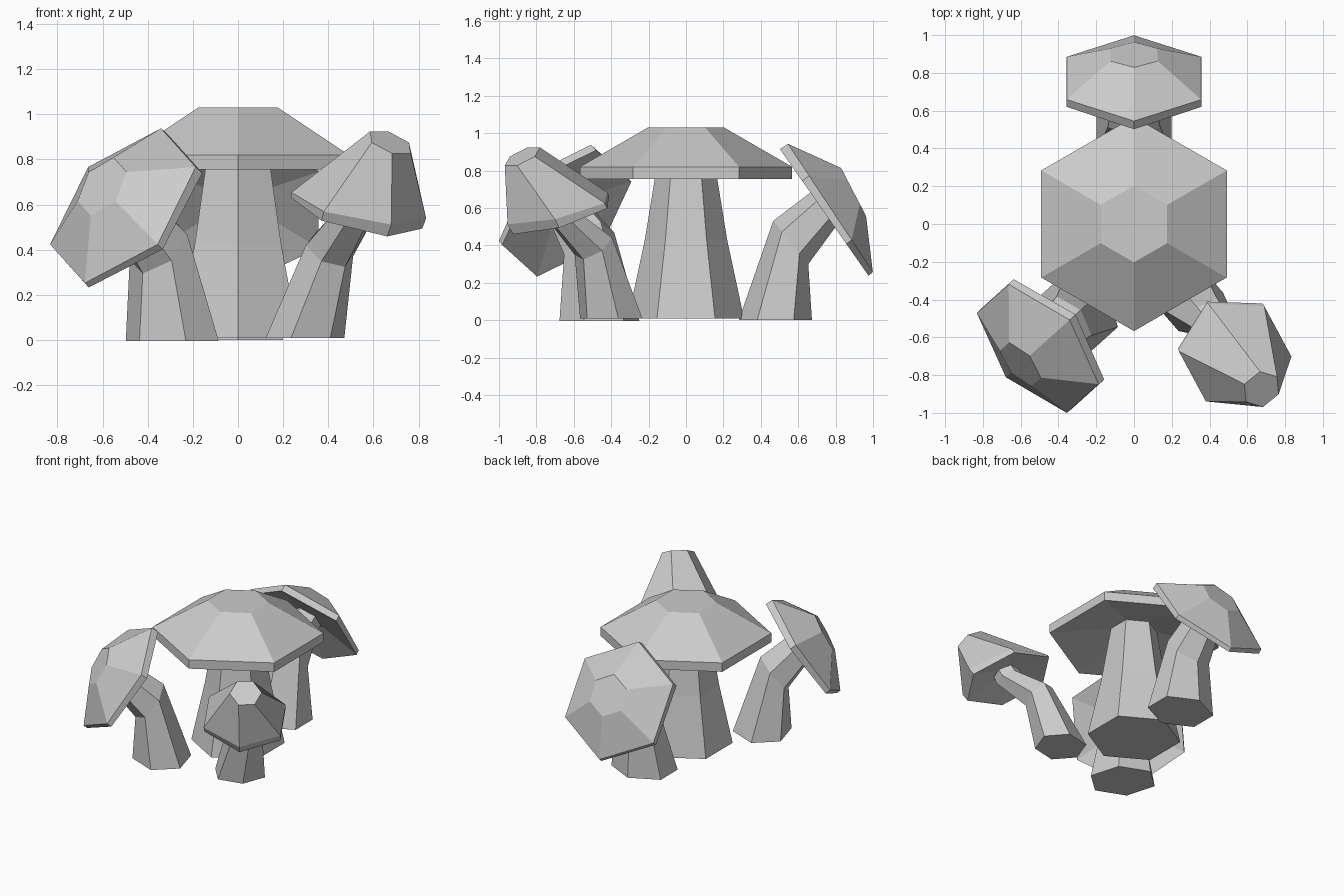
import bpy
import bmesh
from math import sin, cos, radians, pi
from mathutils import Vector

if "Cube" in bpy.data.objects:
    bpy.data.objects.remove(bpy.data.objects["Cube"])


def loft(name, rings, azimuth):
    """Six-sided lofted solid. Ring: x, y, z, radius, tilt, phase, squash along the lean."""
    az = radians(azimuth)
    side = Vector((-sin(az), cos(az), 0))
    bm = bmesh.new()
    loops = []
    for x, y, z, r, tilt, phase, squash in rings:
        t = radians(tilt)
        lean = Vector((cos(az) * cos(t), sin(az) * cos(t), -sin(t)))
        loop = []
        for i in range(6):
            a = radians(phase) + i * pi / 3
            loop.append(bm.verts.new(Vector((x, y, z)) + r * (cos(a) * squash * lean + sin(a) * side)))
        loops.append(loop)
    for lo, hi in zip(loops, loops[1:]):
        for i in range(6):
            j = (i + 1) % 6
            bm.faces.new((lo[i], lo[j], hi[j], hi[i]))
    bm.faces.new(loops[0][::-1])
    bm.faces.new(loops[-1])
    bmesh.ops.recalc_face_normals(bm, faces=bm.faces)
    mesh = bpy.data.meshes.new(name)
    bm.to_mesh(mesh)
    bm.free()
    obj = bpy.data.objects.new(name, mesh)
    bpy.context.collection.objects.link(obj)
    return obj


# Large upright mushroom in the middle; caps start with a recessed underside ring
loft("main_stem", [(0, 0, 0.01, 0.31, 0, 0, 1),
                   (0, 0, 0.43, 0.22, 0, 0, 1),
                   (0, 0, 0.83, 0.155, 0, 0, 1)], 90)
loft("main_cap", [(0, 0, 0.83, 0.17, 0, 0, 1),
                  (0, 0, 0.755, 0.567, 0, 0, 1),
                  (0, 0, 0.82, 0.567, 0, 0, 1),
                  (0, 0, 1.03, 0.203, 0, 0, 1)], 90)

# Back mushroom, bending outward
back_stem = loft("back_stem", [(0, 0.478, 0.0, 0.23, 0, 0, 0.85),
                               (0, 0.56, 0.415, 0.16, 51, 0, 0.93),
                               (0, 0.735, 0.592, 0.12, 55, 0, 0.95),
                               (0, 0.785, 0.62, 0.115, 55, 0, 0.95)], 90)
back_cap = loft("back_cap", [(0, 0.783, 0.611, 0.125, 55, 0, 1),
                             (0, 0.739, 0.576, 0.413, 55, 0, 1),
                             (0, 0.772, 0.60, 0.411, 56.5, 0, 1),
                             (0, 0.896, 0.685, 0.145, 62.5, 0, 1)], 90)

# Left mushroom repeats the back one, turned around
for src, name in ((back_stem, "left_stem"), (back_cap, "left_cap")):
    copy = src.copy()
    copy.name = name
    copy.rotation_euler.z = radians(132)
    copy.location = (0.064, -0.143, -0.005)
    bpy.context.collection.objects.link(copy)

# Small right mushroom with a tall, slightly twisted cap
loft("right_stem", [(0.297, -0.40, 0.01, 0.18, 0, 2, 0.95),
                    (0.405, -0.495, 0.395, 0.118, 40, 10, 0.95),
                    (0.52, -0.66, 0.56, 0.09, 20, 5, 1),
                    (0.536, -0.678, 0.608, 0.085, 20, 5, 1)], -51)
loft("right_cap", [(0.536, -0.678, 0.607, 0.095, 20, 49, 1),
                   (0.525, -0.668, 0.563, 0.292, 20, 49, 1.06),
                   (0.535, -0.687, 0.597, 0.295, 16, 49, 1.07),
                   (0.675, -0.875, 0.875, 0.106, 32, 30, 1)], -51)
